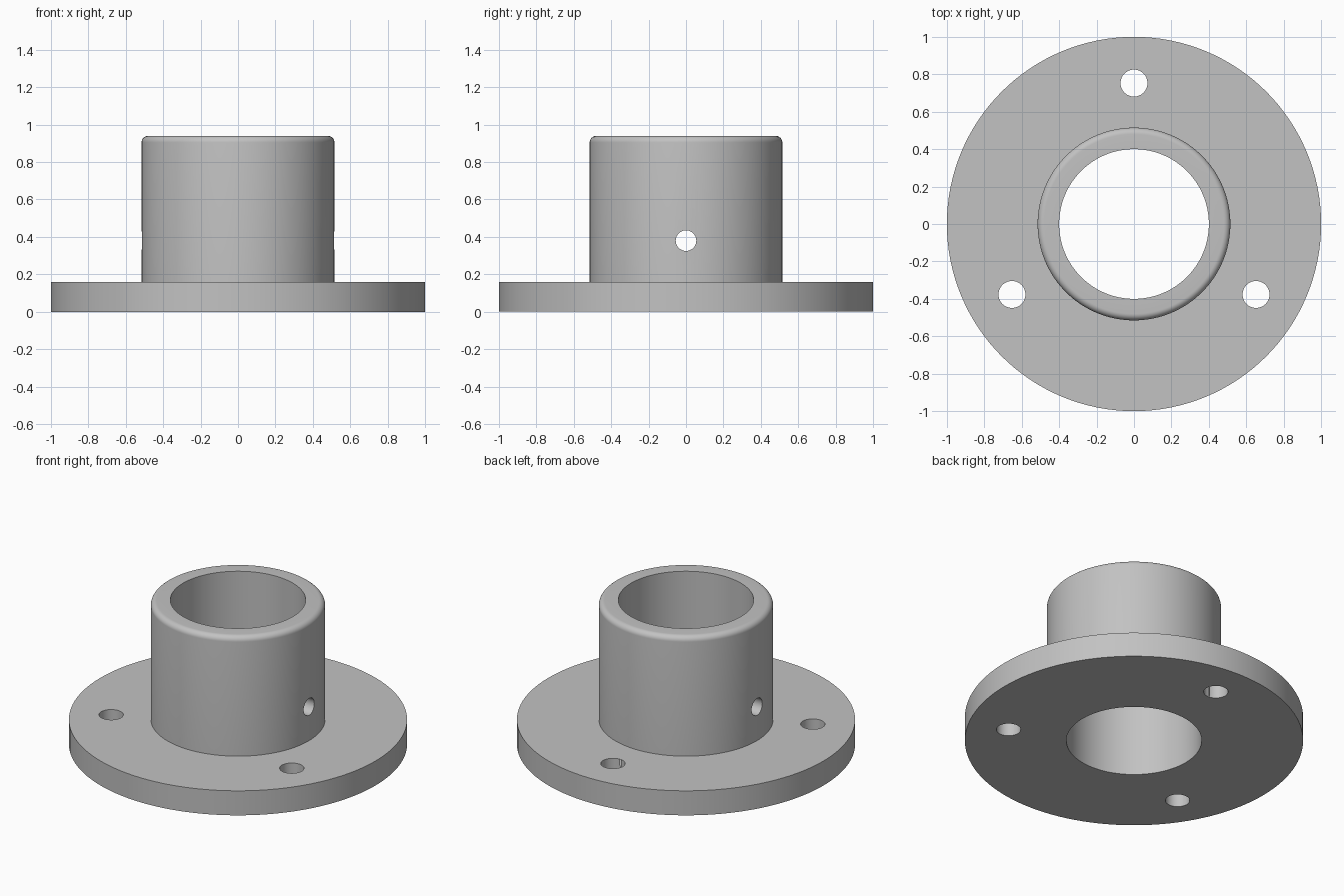
import bpy
import bmesh
from math import cos, sin, pi, radians
from mathutils import Matrix

cube = bpy.data.objects.get("Cube")
if cube:
    bpy.data.objects.remove(cube, do_unlink=True)

FLANGE_R, FLANGE_TOP = 1.0, 0.16
HUB_R, HUB_TOP, FILLET = 0.515, 0.94, 0.035
BORE_R = 0.4
BOLT_R, BOLT_CIRCLE = 0.072, 0.753
PIN_R, PIN_Z = 0.055, 0.38
SEGMENTS = 128

grey = bpy.data.materials.new("plain grey")
grey.use_nodes = True
colour = (0.54, 0.54, 0.54, 1)
grey.diffuse_color = colour
grey.node_tree.nodes["Principled BSDF"].inputs["Base Color"].default_value = colour


def add_object(name, bm):
    bmesh.ops.recalc_face_normals(bm, faces=bm.faces[:])
    mesh = bpy.data.meshes.new(name)
    bm.to_mesh(mesh)
    bm.free()
    mesh.materials.append(grey)
    obj = bpy.data.objects.new(name, mesh)
    bpy.context.collection.objects.link(obj)
    return obj


def lathe(name, profile):
    """Revolve a closed (radius, height) profile around z."""
    bm = bmesh.new()
    rings = []
    for i in range(SEGMENTS):
        a = 2 * pi * i / SEGMENTS
        rings.append([bm.verts.new((r * cos(a), r * sin(a), z)) for r, z in profile])
    n = len(profile)
    for i, ring in enumerate(rings):
        following = rings[(i + 1) % SEGMENTS]
        for j in range(n):
            k = (j + 1) % n
            bm.faces.new((ring[j], following[j], following[k], ring[k]))
    return add_object(name, bm)


def drill(target, name, radius, depth, matrix):
    """Cut a round hole and discard the cutter."""
    bm = bmesh.new()
    bmesh.ops.create_cone(bm, cap_ends=True, segments=48, radius1=radius,
                          radius2=radius, depth=depth, matrix=matrix)
    cutter = add_object(name, bm)
    cutter.hide_render = True
    mod = target.modifiers.new(name, 'BOOLEAN')
    mod.operation = 'DIFFERENCE'
    mod.solver = 'EXACT'
    mod.object = cutter
    bpy.context.view_layer.objects.active = target
    bpy.ops.object.modifier_apply(modifier=name)
    bpy.data.objects.remove(cutter, do_unlink=True)


# Flange and hub as one turned body with a rounded top rim
fillet = [(HUB_R - FILLET + FILLET * cos(a), HUB_TOP - FILLET + FILLET * sin(a))
          for a in (pi / 2 * i / 8 for i in range(9))]
body = lathe("flanged_hub", [(BORE_R, 0), (FLANGE_R, 0), (FLANGE_R, FLANGE_TOP),
                             (HUB_R, FLANGE_TOP)] + fillet + [(BORE_R, HUB_TOP)])

# Three bolt holes through the flange
for i in range(3):
    a = pi / 2 + i * 2 * pi / 3
    place = Matrix.Translation((BOLT_CIRCLE * cos(a), BOLT_CIRCLE * sin(a), FLANGE_TOP / 2))
    drill(body, "bolt_hole", BOLT_R, 0.4, place)

# Cross pin hole through both hub walls
drill(body, "pin_hole", PIN_R, 1.4,
      Matrix.Translation((0, 0, PIN_Z)) @ Matrix.Rotation(pi / 2, 4, 'Y'))

bpy.ops.object.select_all(action='DESELECT')
body.select_set(True)
bpy.context.view_layer.objects.active = body
bpy.ops.object.shade_smooth_by_angle(angle=radians(30))
